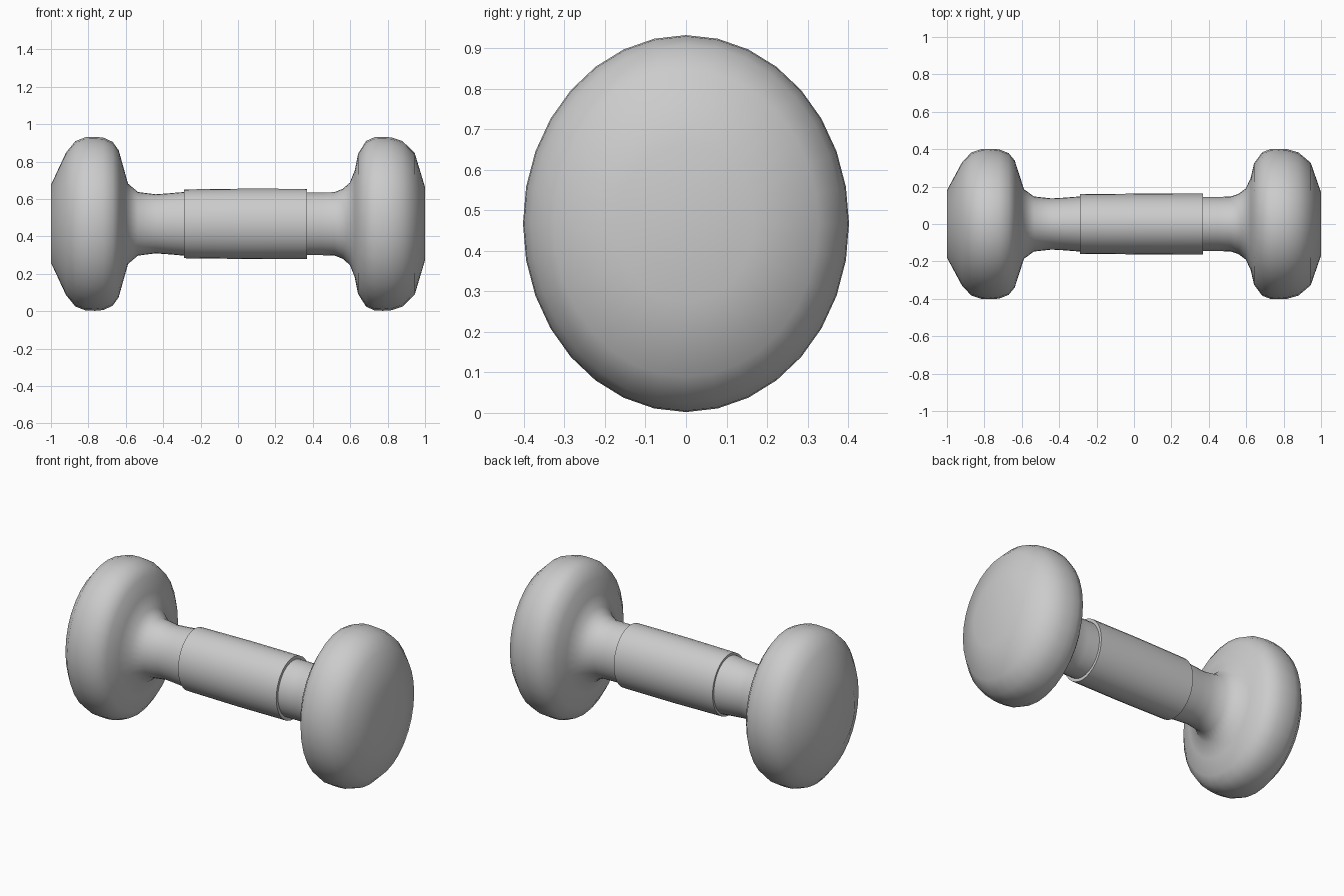
import bpy, bmesh, math

if "Cube" in bpy.data.objects:
    bpy.data.objects.remove(bpy.data.objects["Cube"])

RATIO = 0.865      # depth / height of every cross-section
CZ = 0.467         # height of the bar axis
SIDES = 32

grey = bpy.data.materials.new("plain grey")
grey.diffuse_color = (0.6, 0.6, 0.6, 1)
grey.use_nodes = True
grey.node_tree.nodes["Principled BSDF"].inputs["Base Color"].default_value = grey.diffuse_color


def lathe(name, profile, angle, smooth_caps=False):
    """Sweep (x, radius) points around the x axis with an oval section."""
    bm = bmesh.new()
    rings = []
    for x, r in profile:
        ring = []
        for i in range(SIDES):
            a = 2 * math.pi * i / SIDES
            ring.append(bm.verts.new((x, RATIO * r * math.cos(a), CZ + r * math.sin(a))))
        rings.append(ring)
    for a, b in zip(rings, rings[1:]):
        for i in range(SIDES):
            j = (i + 1) % SIDES
            bm.faces.new((a[i], a[j], b[j], b[i]))
    bm.faces.new(rings[0])
    bm.faces.new(rings[-1])
    bmesh.ops.recalc_face_normals(bm, faces=bm.faces[:])
    me = bpy.data.meshes.new(name)
    bm.to_mesh(me)
    bm.free()
    me.materials.append(grey)
    ob = bpy.data.objects.new(name, me)
    bpy.context.collection.objects.link(ob)
    bpy.ops.object.select_all(action='DESELECT')
    ob.select_set(True)
    bpy.context.view_layer.objects.active = ob
    bpy.ops.object.shade_smooth_by_angle(angle=math.radians(angle))
    return ob


# Left weight flowing into its neck
lathe("left_weight", [
    (-1.0, 0.208), (-0.92, 0.38), (-0.87, 0.442), (-0.815, 0.463), (-0.765, 0.465),
    (-0.72, 0.461), (-0.67, 0.438), (-0.638, 0.393), (-0.612, 0.30), (-0.588, 0.215),
    (-0.535, 0.17), (-0.44, 0.158), (-0.37, 0.163), (-0.27, 0.172)], 75)

# Right weight flowing into its neck
lathe("right_weight", [
    (0.35, 0.168), (0.45, 0.168), (0.515, 0.169), (0.56, 0.187), (0.598, 0.22),
    (0.624, 0.285), (0.642, 0.375), (0.685, 0.443), (0.73, 0.463), (0.775, 0.465),
    (0.82, 0.462), (0.88, 0.442), (0.945, 0.378), (1.0, 0.195)], 75)

# Thicker hand grip in the middle
lathe("grip_sleeve", [(-0.288, 0.184), (0.04, 0.188), (0.368, 0.187)], 40)
